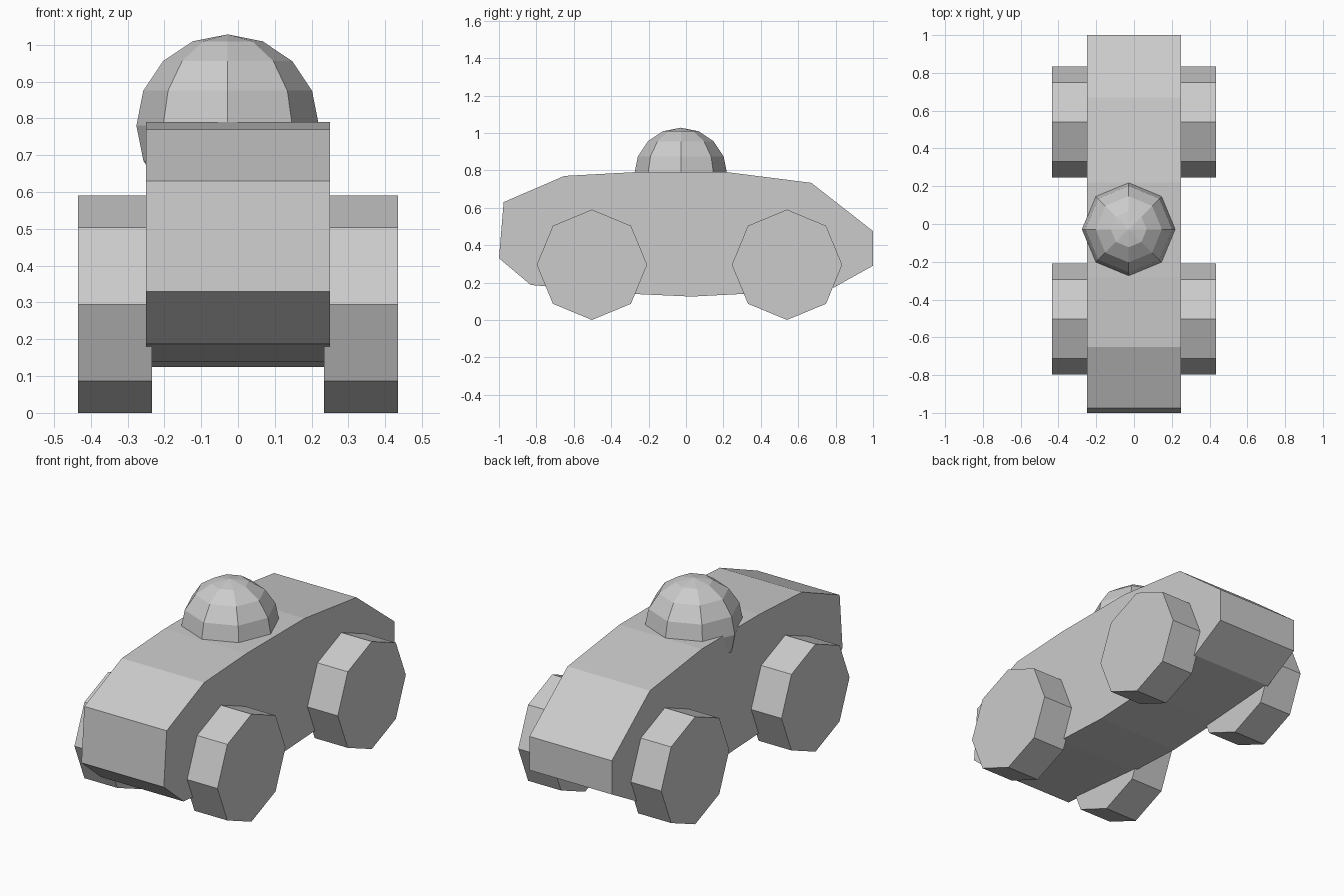
import bpy
import bmesh
from math import pi
from mathutils import Matrix

if "Cube" in bpy.data.objects:
    bpy.data.objects.remove(bpy.data.objects["Cube"])


def finish(name, bm):
    bmesh.ops.recalc_face_normals(bm, faces=bm.faces)
    mesh = bpy.data.meshes.new(name)
    bm.to_mesh(mesh)
    bm.free()
    obj = bpy.data.objects.new(name, mesh)
    bpy.context.collection.objects.link(obj)
    return obj


# Body: side profile (y, z) extruded across the width
HALF_WIDTH = 0.25
profile = [(-1, 0.33), (-0.975, 0.63), (-0.65, 0.77), (-0.28, 0.79),
           (0.22, 0.79), (0.67, 0.733), (1, 0.475), (1, 0.29),
           (0.79, 0.173), (0.36, 0.142), (0.03, 0.125), (-0.3, 0.14),
           (-0.83, 0.187)]
bm = bmesh.new()
side = bm.faces.new([bm.verts.new((-HALF_WIDTH, y, z)) for y, z in profile])
ext = bmesh.ops.extrude_face_region(bm, geom=[side], use_keep_orig=True)
moved = [g for g in ext["geom"] if isinstance(g, bmesh.types.BMVert)]
bmesh.ops.translate(bm, verts=moved, vec=(2 * HALF_WIDTH, 0, 0))
finish("body", bm)


# Wheels: octagonal drums standing on a corner
def wheel(name, x, y, radius=0.295, width=0.2):
    bm = bmesh.new()
    bmesh.ops.create_cone(bm, cap_ends=True, segments=8, radius1=radius,
                          radius2=radius, depth=width,
                          matrix=Matrix.Rotation(pi / 2, 4, 'Y'))
    finish(name, bm).location = (x, y, radius)


for end, y in (("front", -0.503), ("rear", 0.54)):
    for label, sign in (("left", -1), ("right", 1)):
        wheel(f"{end}_{label}_wheel", sign * 0.334, y)

# Driver's head: low-poly ball half sunk into the top of the body
bm = bmesh.new()
bmesh.ops.create_uvsphere(bm, u_segments=8, v_segments=8, radius=0.248)
finish("dome", bm).location = (-0.028, -0.028, 0.78)
